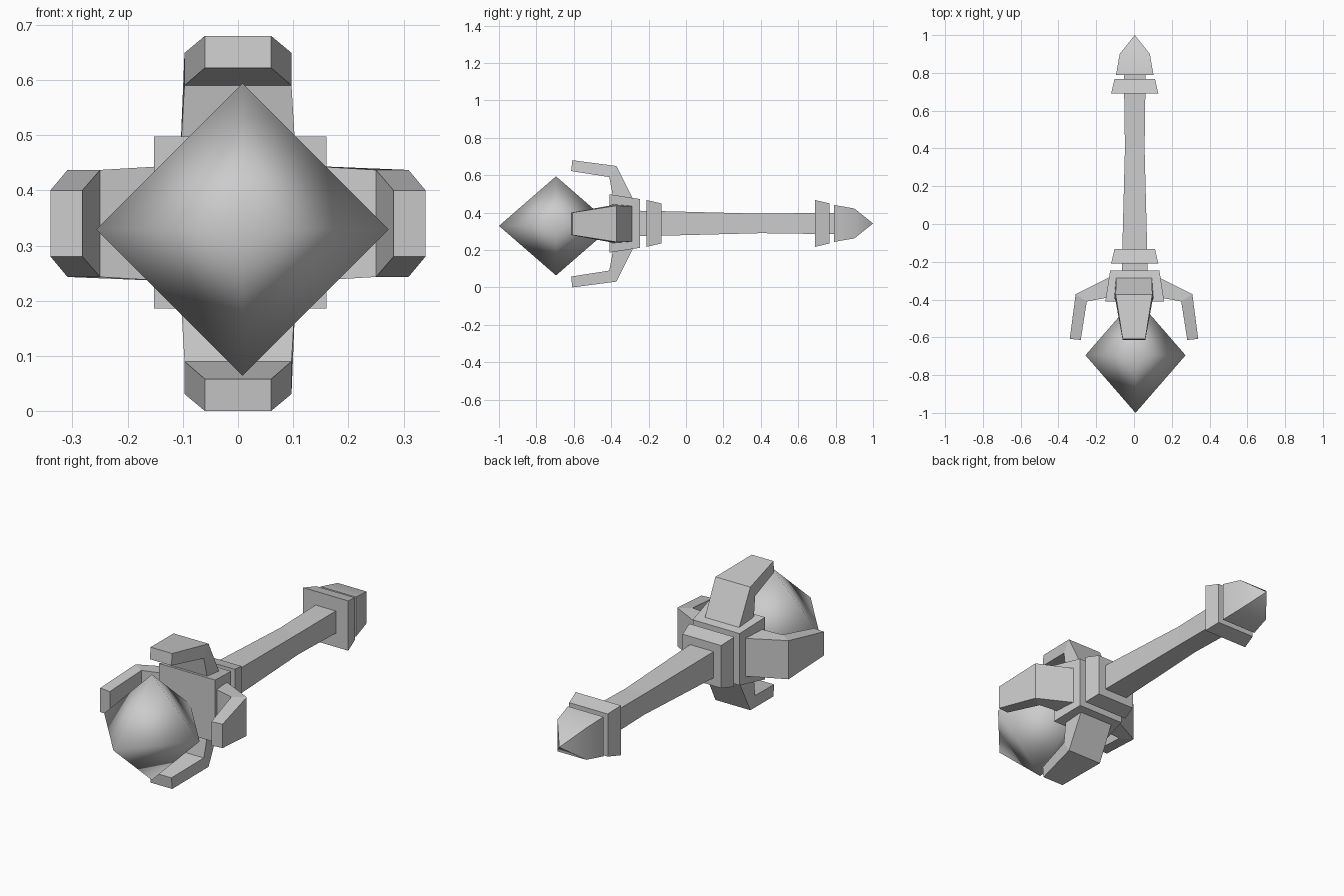
import bpy
import bmesh
from math import pi
from mathutils import Matrix, Vector

cube = bpy.data.objects.get("Cube")
if cube:
    bpy.data.objects.remove(cube, do_unlink=True)

AXIS = Vector((0.004, 0, 0.342))   # centre line of the weapon

grey = bpy.data.materials.new("plain_grey")
grey.use_nodes = True
grey.diffuse_color = (0.6, 0.6, 0.6, 1)
grey.node_tree.nodes["Principled BSDF"].inputs["Base Color"].default_value = (0.6, 0.6, 0.6, 1)


def finish(name, bm, angle):
    bmesh.ops.recalc_face_normals(bm, faces=bm.faces)
    mesh = bpy.data.meshes.new(name)
    bm.to_mesh(mesh)
    bm.free()
    mesh.materials.append(grey)
    obj = bpy.data.objects.new(name, mesh)
    bpy.context.collection.objects.link(obj)
    bpy.ops.object.select_all(action='DESELECT')
    obj.select_set(True)
    bpy.context.view_layer.objects.active = obj
    bpy.ops.object.shade_smooth_by_angle(angle=angle)
    return obj


def skin(bm, rings):
    """Join four-sided rings with side faces and close both ends."""
    loops = [[bm.verts.new(p) for p in ring] for ring in rings]
    for a, b in zip(loops, loops[1:]):
        for i in range(4):
            j = (i + 1) % 4
            bm.faces.new((a[i], a[j], b[j], b[i]))
    bm.faces.new(loops[0])
    bm.faces.new(loops[-1])


def square_bar(name, profile, angle=pi / 180):
    """Square section along y; profile holds (y, half width)."""
    bm = bmesh.new()
    skin(bm, [[AXIS + Vector((sx * h, y, sz * h))
               for sx, sz in ((-1, -1), (1, -1), (1, 1), (-1, 1))]
              for y, h in profile])
    bmesh.ops.remove_doubles(bm, verts=bm.verts, dist=0.0005)
    return finish(name, bm, angle)


# Handle, collars and pommel
square_bar("handle", [(-0.3, 0.069), (-0.1, 0.065), (0.4, 0.052), (0.69, 0.056), (0.82, 0.056)])
square_bar("front_collar", [(-0.21, 0.125), (-0.132, 0.107)])
square_bar("rear_collar", [(0.69, 0.125), (0.768, 0.107)])
square_bar("head_block", [(-0.41, 0.156), (-0.245, 0.13)])
square_bar("pommel", [(0.79, 0.099), (0.9, 0.08), (1.0, 0.0)], pi / 5)

# Four claws: (outer y, radius), (inner y, radius), outer and inner half width
CLAW = [((-0.28, 0.125), (-0.385, 0.115), 0.095, 0.105),
        ((-0.372, 0.309), (-0.41, 0.25), 0.097, 0.097),
        ((-0.608, 0.34), (-0.614, 0.282), 0.06, 0.06)]
for turn, name in enumerate(("top", "left", "bottom", "right")):
    bm = bmesh.new()
    skin(bm, [[(-w, o[0], o[1]), (w, o[0], o[1]), (v, i[0], i[1]), (-v, i[0], i[1])]
              for o, i, w, v in CLAW])
    spin = Matrix.Translation((0, 0, 0.34)) @ Matrix.Rotation(turn * pi / 2, 4, 'Y')
    bmesh.ops.transform(bm, matrix=spin, verts=bm.verts)
    finish(name + "_claw", bm, pi / 180)

# Faceted gem held by the claws, softly shaded
bm = bmesh.new()
centre = Vector((0.008, -0.695, 0.329))
bmesh.ops.create_cone(bm, segments=4, radius1=0.265, radius2=0, depth=0.305,
                      matrix=Matrix.Translation((0, 0, 0.1525)))
bmesh.ops.create_cone(bm, segments=4, radius1=0.265, radius2=0, depth=0.305,
                      matrix=Matrix.Rotation(pi, 4, 'X') @ Matrix.Translation((0, 0, 0.1525)))
bmesh.ops.remove_doubles(bm, verts=bm.verts, dist=0.001)
bmesh.ops.transform(bm, verts=bm.verts,
                    matrix=Matrix.Translation(centre) @ Matrix.Rotation(pi / 2, 4, 'X'))
finish("gem", bm, pi)
